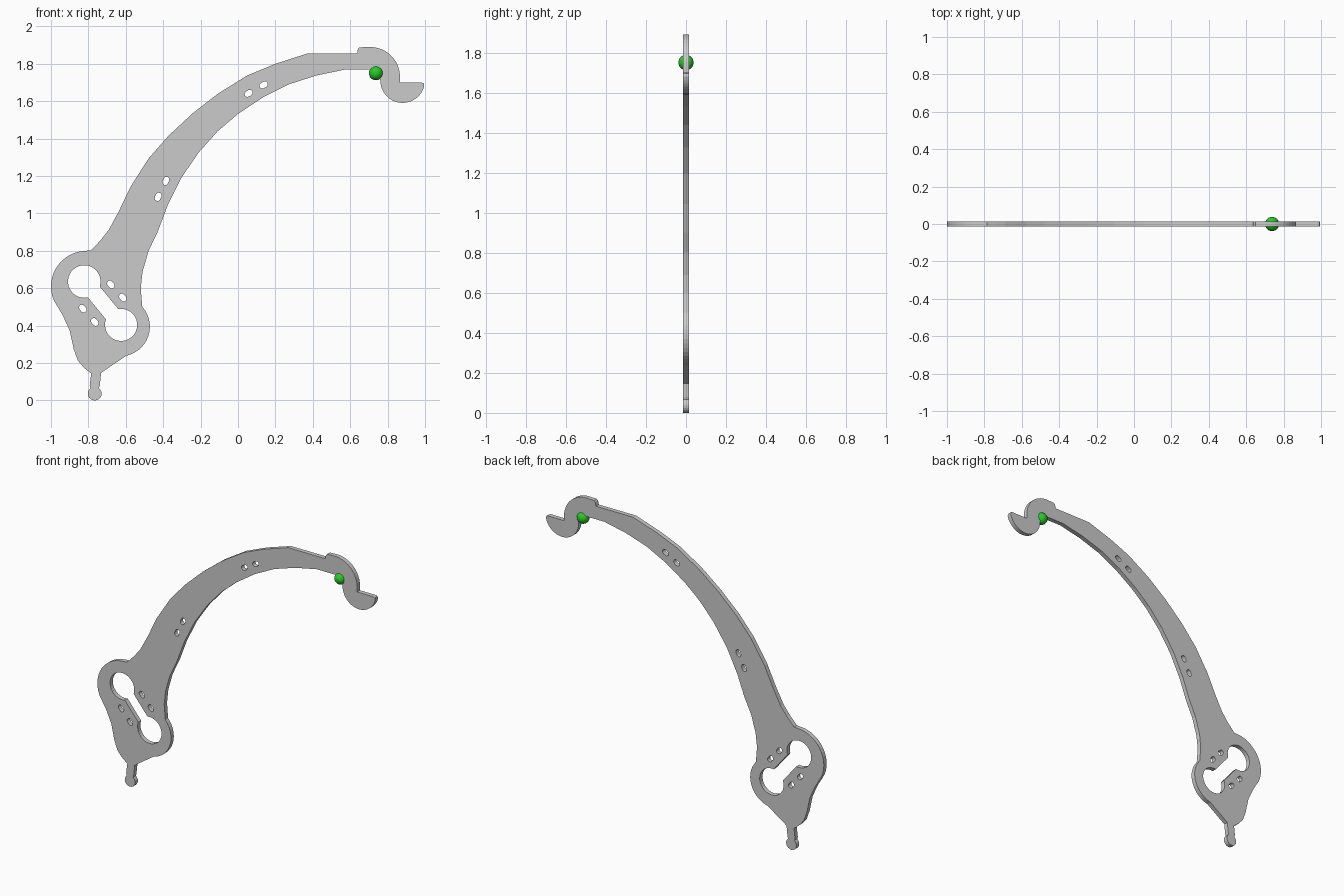
import bpy
from math import sin, cos, radians

if "Cube" in bpy.data.objects:
    bpy.data.objects.remove(bpy.data.objects["Cube"])

HALF_T = 0.0145


def arc(cx, cz, r, a0, a1, n):
    """Points along a circular arc, angles in degrees."""
    return [(cx + r * cos(radians(a0 + (a1 - a0) * i / n)),
             cz + r * sin(radians(a0 + (a1 - a0) * i / n))) for i in range(n + 1)]


def slot(cx, cz, angle, length=0.046, width=0.031):
    """Small rounded slot outline."""
    a, r, h = radians(angle), width / 2, (length - width) / 2
    pts = [(x + h, z) for x, z in arc(0, 0, r, -90, 90, 6)]
    pts += [(x - h, z) for x, z in arc(0, 0, r, 90, 270, 6)]
    return [(cx + x * cos(a) - z * sin(a), cz + x * sin(a) + z * cos(a)) for x, z in pts]


# Outer outline, anticlockwise from the foot
outline = arc(-.766, .037, .037, 128, 412, 16)
outline += [(-.739, .08), (-.732, .148)]
outline += arc(-.63, .395, .159, -78, 42, 14)                      # lower boss
outline += [(-.52, .60), (-.51, .69), (-.478, .80), (-.43, .90),   # inner arm edge
            (-.376, 1.043), (-.301, 1.193), (-.21, 1.326), (-.109, 1.439),
            (-.002, 1.53), (.132, 1.62), (.271, 1.69), (.421, 1.738),
            (.576, 1.77), (.71, 1.77), (.737, 1.764), (.755, 1.742)]
outline += arc(.88, 1.71, .119, 180, 345, 18)                      # hook bowl
outline += [(.993, 1.696), (.98, 1.70), (.866, 1.70)]
outline += arc(.706, 1.73, .16, 0, 95, 12)                         # hook crown
outline += [(.65, 1.888), (.642, 1.88), (.636, 1.855), (.37, 1.855),
            (.20, 1.80), (.05, 1.738), (-.105, 1.642),             # outer arm edge
            (-.243, 1.535), (-.37, 1.417), (-.478, 1.294), (-.574, 1.144),
            (-.638, 1.01), (-.69, .914), (-.735, .856), (-.787, .802)]
outline += arc(-.81, .61, .19, 92, 204, 14)                        # upper boss
outline += [(-.937, .455), (-.90, .374), (-.878, .273), (-.857, .214),
            (-.825, .176), (-.785, .144), (-.793, .08)]

# Dumbbell opening and small slots
dumbbell = arc(-.822, .636, .087, -18, 283, 28) + arc(-.625, .404, .086, 160, 460, 28)
holes = [dumbbell]
holes += [slot(x, z, -50) for x, z in ((-.68, .62), (-.616, .55), (-.83, .491), (-.766, .42))]
holes += [slot(x, z, 66) for x, z in ((-.386, 1.174), (-.427, 1.089))]
holes += [slot(x, z, 30) for x, z in ((.057, 1.642), (.137, 1.687))]

# Flat plate: filled curve extruded both ways, stood upright
curve = bpy.data.curves.new("bracket_plate", 'CURVE')
curve.dimensions = '2D'
curve.fill_mode = 'BOTH'
curve.extrude = HALF_T
for loop in [outline] + holes:
    sp = curve.splines.new('POLY')
    sp.points.add(len(loop) - 1)
    for p, (x, z) in zip(sp.points, loop):
        p.co = (x, z, 0, 1)
    sp.use_cyclic_u = True
plate = bpy.data.objects.new("bracket_plate", curve)
plate.rotation_euler.x = radians(90)
bpy.context.collection.objects.link(plate)
bpy.context.view_layer.objects.active = plate
plate.select_set(True)
bpy.ops.object.convert(target='MESH')
bpy.ops.object.shade_flat()

# Green ball beneath the hook
bpy.ops.mesh.primitive_uv_sphere_add(segments=32, ring_count=16, radius=0.038,
                                     location=(.738, 0, 1.75))
ball = bpy.context.object
ball.name = "hook_ball"
bpy.ops.object.shade_smooth()
green = bpy.data.materials.new("green")
green.diffuse_color = (0.02, 0.6, 0.02, 1)
green.use_nodes = True
green.node_tree.nodes["Principled BSDF"].inputs["Base Color"].default_value = green.diffuse_color
ball.data.materials.append(green)
